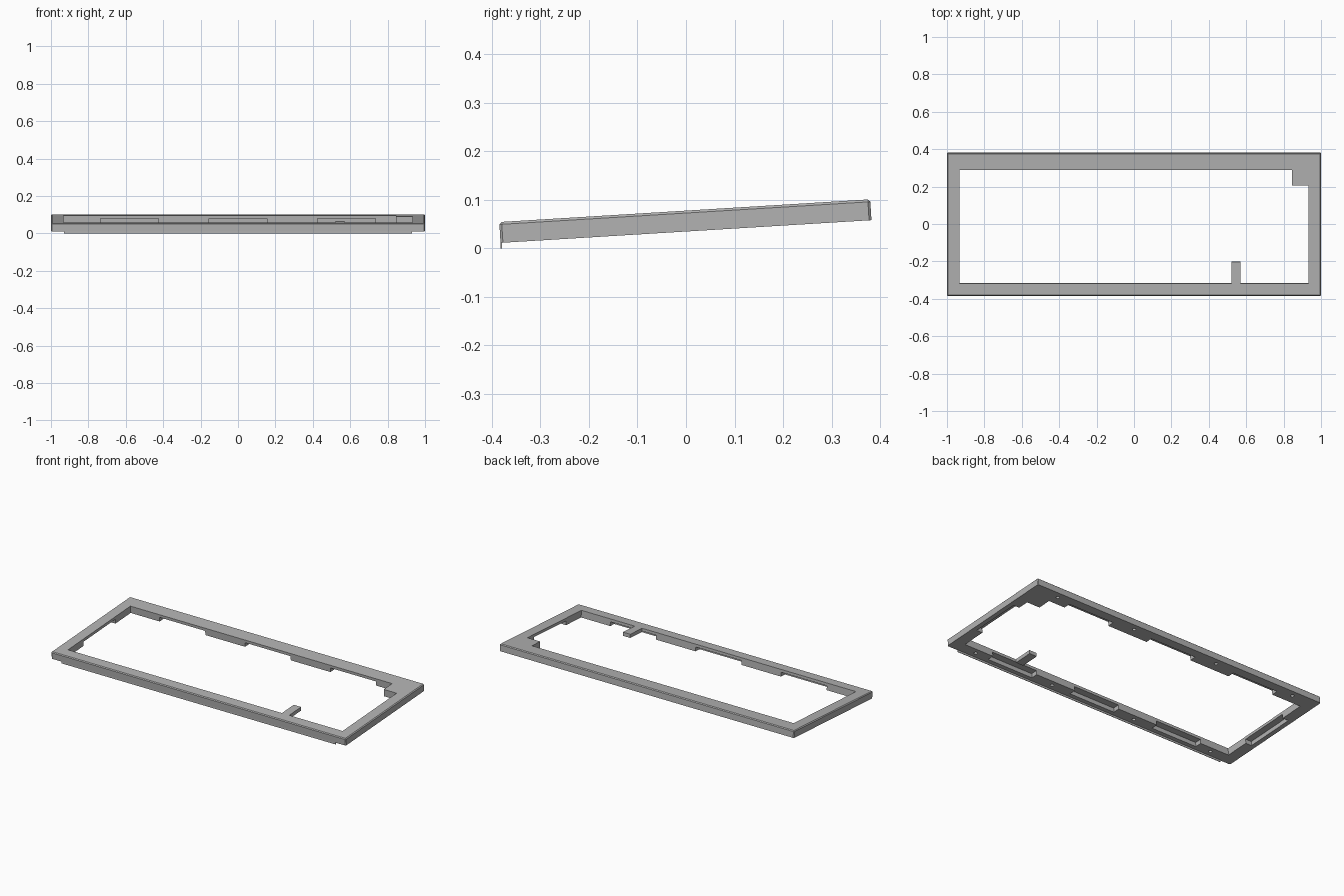
import bpy, bmesh, math
from mathutils import Matrix

cube = bpy.data.objects.get("Cube")
if cube:
    bpy.data.objects.remove(cube, do_unlink=True)

grey = bpy.data.materials.new("plain_grey")
grey.use_nodes = True
colour = (0.45, 0.45, 0.45, 1)
grey.diffuse_color = colour
grey.node_tree.nodes["Principled BSDF"].inputs["Base Color"].default_value = colour

THICK = 0.043
HALF_Y = 0.383
IN_X, IN_FRONT, IN_BACK = 0.932, -0.315, 0.291
TILT = Matrix.Translation((0, 0, 0.0345)) @ Matrix.Rotation(math.radians(3.5), 4, 'X')


def finish(name, bm):
    bmesh.ops.recalc_face_normals(bm, faces=bm.faces[:])
    mesh = bpy.data.meshes.new(name)
    bm.to_mesh(mesh)
    bm.free()
    mesh.materials.append(grey)
    obj = bpy.data.objects.new(name, mesh)
    bpy.context.collection.objects.link(obj)
    return obj


def prism(outline, z0, z1):
    bm = bmesh.new()
    face = bm.faces.new([bm.verts.new((x, y, z0)) for x, y in outline])
    new = bmesh.ops.extrude_face_region(bm, geom=[face])["geom"]
    up = [v for v in new if isinstance(v, bmesh.types.BMVert)]
    bmesh.ops.translate(bm, verts=up, vec=(0, 0, z1 - z0))
    return bm


def block(x0, x1, y0, y1, z0, z1):
    return prism([(x0, y0), (x1, y0), (x1, y1), (x0, y1)], z0, z1)


def cut(target, bm):
    cutter = finish("cutter", bm)
    cutter.hide_render = True
    mod = target.modifiers.new("cut", 'BOOLEAN')
    mod.operation, mod.solver, mod.object = 'DIFFERENCE', 'EXACT', cutter
    bpy.context.view_layer.objects.active = target
    bpy.ops.object.modifier_apply(modifier=mod.name)
    bpy.data.objects.remove(cutter, do_unlink=True)


# Slab with chamfered top rim and upright corners
bm = block(-1, 1, -HALF_Y, HALF_Y, 0, THICK)
rim = [e for e in bm.edges if max(v.co.z for v in e.verts) > 0.01]
bmesh.ops.bevel(bm, geom=rim, offset=0.005, segments=1, affect='EDGES')
frame = finish("frame", bm)

# Opening, leaving a solid block in the back left corner
cut(frame, prism([(-IN_X, IN_FRONT), (IN_X, IN_FRONT), (IN_X, 0.21), (0.845, 0.21),
                  (0.845, IN_BACK), (-IN_X, IN_BACK)], -0.1, 0.1))

# Notches under the inner edges of all four rails
DEEP, HIGH = 0.04, 0.026
for x in (-0.58, 0, 0.58):
    cut(frame, block(x - 0.155, x + 0.155, IN_FRONT - DEEP, IN_FRONT + 0.02, -0.02, HIGH))
    cut(frame, block(x - 0.155, x + 0.155, IN_BACK - 0.02, IN_BACK + DEEP, -0.02, HIGH))
for side in (-1, 1):
    x0, x1 = sorted((side * (IN_X - 0.02), side * (IN_X + DEEP)))
    cut(frame, block(x0, x1, -0.168, 0.143, -0.02, HIGH))

# Screw holes in the underside
for x in (-0.83, -0.29, 0.29, 0.83):
    for y in (-0.347, 0.347):
        ring = [(x + 0.01 * math.cos(i * math.tau / 12), y + 0.01 * math.sin(i * math.tau / 12))
                for i in range(12)]
        cut(frame, prism(ring, -0.02, 0.02))
frame.data.transform(TILT)

# Short tongue reaching into the opening from the front rail
tongue = finish("tongue", block(0.52, 0.57, IN_FRONT, -0.2, THICK - 0.022, THICK))
tongue.data.transform(TILT)

# Thin upright lip hanging below the front
finish("front_lip", block(-0.93, 0.93, -0.382, -0.379, 0, 0.0125))
